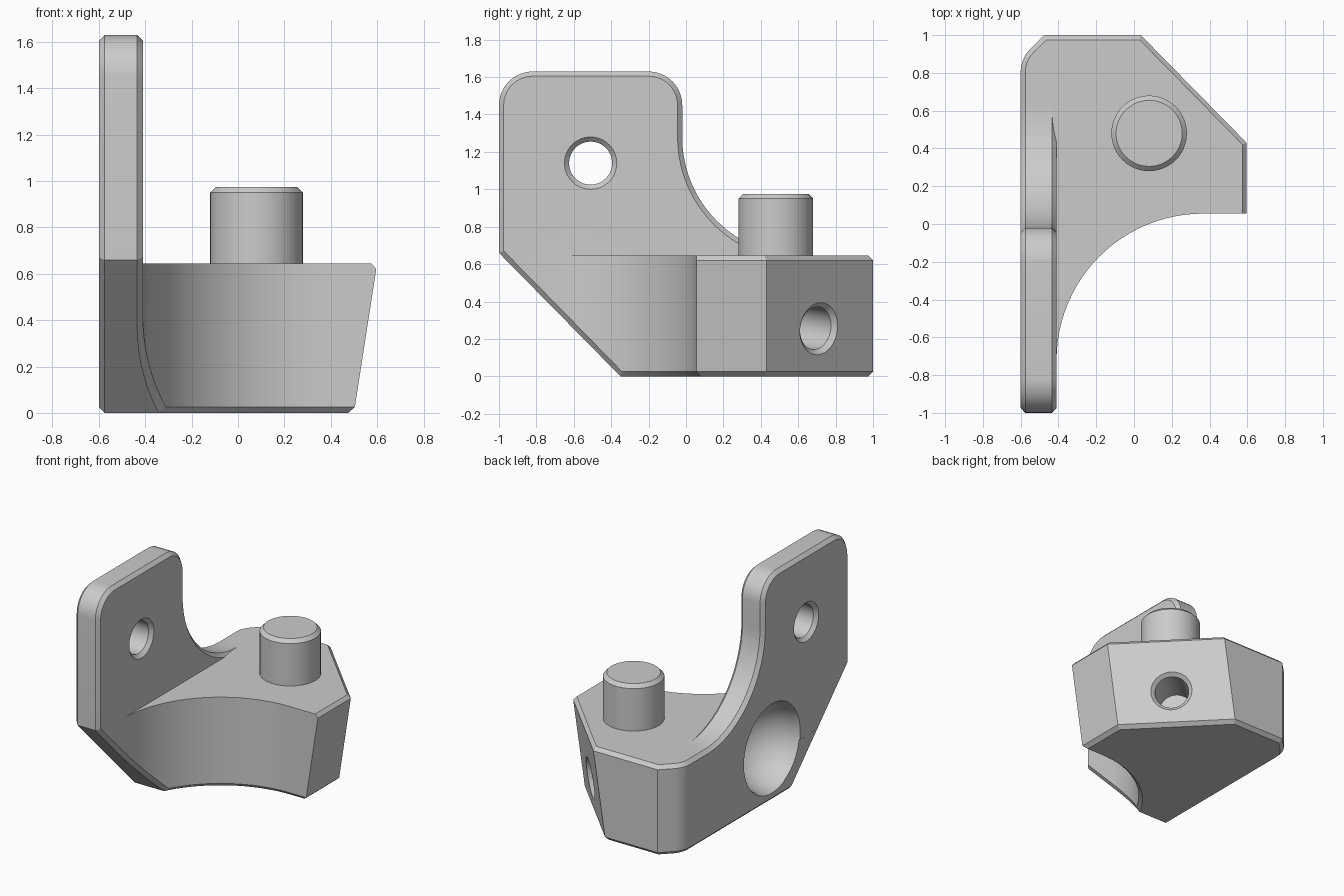
import bpy, bmesh, math
from mathutils import Vector, Matrix

if "Cube" in bpy.data.objects:
    bpy.data.objects.remove(bpy.data.objects["Cube"])

CH = 0.025          # chamfer width
TOP = 0.645         # height of the base

grey = bpy.data.materials.new("plain_grey")
grey.diffuse_color = (0.6, 0.6, 0.6, 1)
grey.use_nodes = True
grey.node_tree.nodes["Principled BSDF"].inputs["Base Color"].default_value = grey.diffuse_color


def arc(cx, cy, r, a0, a1, n):
    return [(cx + r * math.cos(math.radians(a0 + (a1 - a0) * i / n)),
             cy + r * math.sin(math.radians(a0 + (a1 - a0) * i / n))) for i in range(n + 1)]


def prism(low, high):
    """Solid between two matching outlines."""
    bm = bmesh.new()
    a = [bm.verts.new(p) for p in low]
    b = [bm.verts.new(p) for p in high]
    bm.faces.new(a[::-1])
    bm.faces.new(b)
    for i in range(len(a)):
        j = (i + 1) % len(a)
        bm.faces.new((a[i], a[j], b[j], b[i]))
    bmesh.ops.recalc_face_normals(bm, faces=bm.faces)
    return bm


def chamfer(bm, edges):
    bmesh.ops.bevel(bm, geom=edges, offset=CH, offset_type='OFFSET', segments=1,
                    profile=0.5, affect='EDGES', clamp_overlap=False)
    bmesh.ops.recalc_face_normals(bm, faces=bm.faces)


def finish(bm, name):
    me = bpy.data.meshes.new(name)
    bm.to_mesh(me)
    bm.free()
    ob = bpy.data.objects.new(name, me)
    me.materials.append(grey)
    bpy.context.collection.objects.link(ob)
    return ob


def lathe(name, profile, origin=(0, 0, 0), axis=(0, 0, 1), n=48):
    """Turned solid from (radius, distance along axis) pairs."""
    mat = Matrix.Translation(origin) @ Vector(axis).to_track_quat('Z', 'Y').to_matrix().to_4x4()
    bm = bmesh.new()
    rings = [[bm.verts.new(mat @ Vector((r * math.cos(math.tau * i / n),
                                         r * math.sin(math.tau * i / n), t)))
              for i in range(n)] for r, t in profile]
    bm.faces.new(rings[0])
    bm.faces.new(rings[-1])
    for a, b in zip(rings, rings[1:]):
        for i in range(n):
            j = (i + 1) % n
            bm.faces.new((a[i], a[j], b[j], b[i]))
    bmesh.ops.recalc_face_normals(bm, faces=bm.faces)
    return finish(bm, name)


def combine(target, other, operation):
    mod = target.modifiers.new(operation, 'BOOLEAN')
    mod.operation, mod.object, mod.solver = operation, other, 'EXACT'
    bpy.context.view_layer.objects.active = target
    bpy.ops.object.modifier_apply(modifier=mod.name)
    bpy.data.objects.remove(other)


# base: plan outline with a concave front, leaning right and diagonal walls
outline = ([(-0.6, -1), (-0.41, -1)] + arc(0.365, -0.72, 0.775, 180, 90, 24)
           + [(0.6, 0.055), (0.6, 0.43), (0.04, 1), (-0.475, 1)]
           + arc(-0.43, 0.805, 0.17, 135, 180, 8) + [(-0.6, 0.3)])
lean = {(0.6, 0.055), (0.6, 0.43), (0.04, 1)}
bm = prism([(x - 0.1 if (x, y) in lean else x, y, 0) for x, y in outline],
           [(x, y, TOP) for x, y in outline])

# sloping cut under the front
slope = Vector((0, -0.66, -0.65)).normalized()
cut = bmesh.ops.bisect_plane(bm, geom=bm.verts[:] + bm.edges[:] + bm.faces[:],
                             plane_co=(0, -0.35, 0), plane_no=slope, clear_outer=True)
bmesh.ops.holes_fill(bm, edges=[e for e in bm.edges if e.is_boundary], sides=0)
bmesh.ops.recalc_face_normals(bm, faces=bm.faces)


def kind(f):
    if f.normal.z > 0.9:
        return 'top'
    return 'under' if f.normal.z < -0.6 else 'side'


picked = []
for e in bm.edges:
    kinds = {kind(f) for f in e.link_faces}
    mid = (e.verts[0].co + e.verts[1].co) / 2
    if kinds == {'under', 'side'}:
        picked.append(e)
    elif kinds == {'top', 'side'} and (mid.x > 0.59 or mid.y > 0.3):
        picked.append(e)
chamfer(bm, picked)
body = finish(bm, "bracket_body")

# upright plate: side profile with rounded top and sweeping rear curve
side = ([(-0.645, 0.3), (-1, 0.66)] + arc(-0.82, 1.45, 0.18, 180, 90, 10)
        + arc(-0.2, 1.45, 0.18, 90, 0, 10) + arc(0.613, 1.278, 0.633, 180, 270, 24)
        + [(0.75, TOP), (0.75, 0.3)])
bm = prism([(-0.6, y, z) for y, z in side], [(-0.41, y, z) for y, z in side])
chamfer(bm, [e for e in bm.edges if abs(e.verts[0].co.x - e.verts[1].co.x) < 1e-4])
combine(body, finish(bm, "upright_plate"), 'UNION')

# bolt hole through the plate, chamfered on both sides
combine(body, lathe("bolt_hole", [(0.165, -0.12), (0.115, -0.07), (0.115, 0.07), (0.165, 0.12)],
                    (-0.505, -0.51, 1.14), (1, 0, 0)), 'DIFFERENCE')

# round socket in the left wall
bowl = [(0.31 * math.cos(math.radians(a)), 0.31 * math.sin(math.radians(a)))
        for a in range(5, 90, 7)]
combine(body, lathe("socket", [(0.35, -0.03), (0.32, 0.0)] + bowl,
                    (-0.6, -0.12, 0.38), (1, 0, 0)), 'DIFFERENCE')

# blind hole square to the diagonal wall
combine(body, lathe("pin_hole", [(0.165, -0.025), (0.115, 0.025), (0.115, 0.34)],
                    (0.264, 0.71, 0.255), (-1, -0.98, 0.16)), 'DIFFERENCE')

# peg on top of the base
peg = lathe("peg", [(0.2, 0.6), (0.2, 0.95), (0.175, 0.975)], (0.08, 0.48, 0))

# smooth curves, sharp chamfers
for ob in (body, peg):
    bpy.ops.object.select_all(action='DESELECT')
    ob.select_set(True)
    bpy.context.view_layer.objects.active = ob
    bpy.ops.object.shade_smooth_by_angle(angle=math.radians(25))
